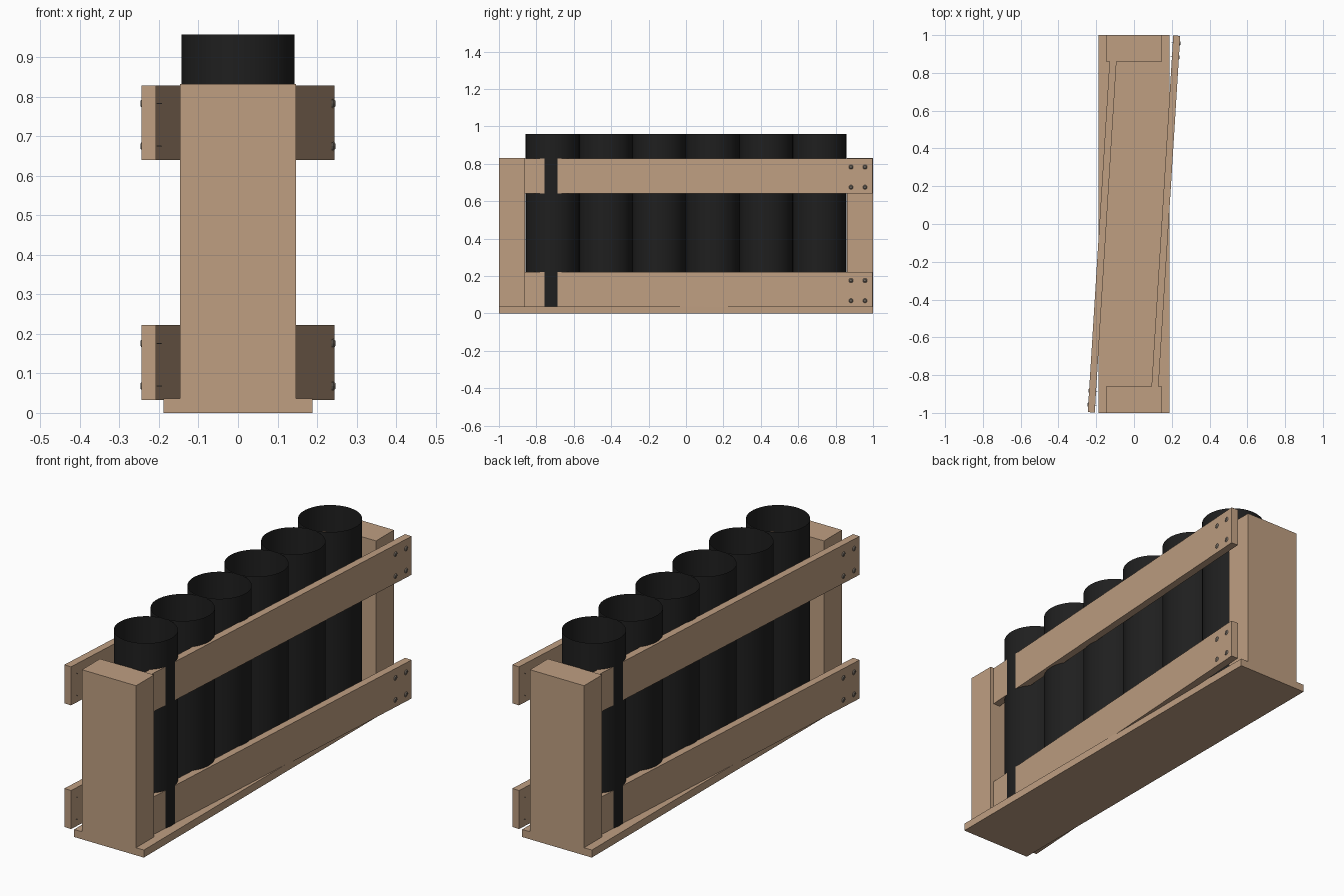
import bpy, bmesh, math
from mathutils import Matrix, Vector

if "Cube" in bpy.data.objects:
    bpy.data.objects.remove(bpy.data.objects["Cube"])


def material(name, r, g, b):
    m = bpy.data.materials.new(name)
    m.diffuse_color = (r, g, b, 1)
    m.use_nodes = True
    m.node_tree.nodes["Principled BSDF"].inputs["Base Color"].default_value = m.diffuse_color
    return m


wood = material("pine wood", 0.52, 0.345, 0.222)
black = material("black tube", 0.0135, 0.0135, 0.0135)
steel = material("nail steel", 0.20, 0.17, 0.14)


def finish(bm, name, mat, matrix=Matrix()):
    me = bpy.data.meshes.new(name)
    bm.to_mesh(me)
    bm.free()
    me.materials.append(mat)
    ob = bpy.data.objects.new(name, me)
    ob.matrix_world = matrix
    bpy.context.collection.objects.link(ob)
    return ob


def box(name, lo, hi, mat, matrix=Matrix()):
    bm = bmesh.new()
    lo, hi = Vector(lo), Vector(hi)
    bmesh.ops.create_cube(bm, size=1, matrix=Matrix.Translation((lo + hi) / 2)
                          @ Matrix.Diagonal((*(hi - lo), 1)))
    return finish(bm, name, mat, matrix)


# base board and end posts
box("base_board", (-0.189, -1, 0), (0.189, 1, 0.037), wood)
box("front_post", (-0.147, -1, 0.037), (0.147, -0.86, 0.832), wood)
box("back_post", (-0.147, 0.86, 0.037), (0.147, 1, 0.832), wood)

# six open, thin-walled tubes
R = 0.1428
for i in range(6):
    bm = bmesh.new()
    bmesh.ops.create_cone(bm, cap_ends=False, segments=64, radius1=R, radius2=R, depth=0.921)
    for f in bm.faces:
        f.smooth = True
    finish(bm, f"tube_{i + 1}", black, Matrix.Translation((0, (i - 2.5) * 2 * R, 0.4975)))

# skewed side rails, each nailed at its flared end (second side is a half turn of the first)
skew = -math.atan(0.062)
T = 0.0185
for side, turn in (("right", 0), ("left", math.pi)):
    place = (Matrix.Rotation(turn, 4, 'Z') @ Matrix.Translation((0.1645, 0, 0))
             @ Matrix.Rotation(skew, 4, 'Z'))
    for level, z in (("lower", 0.033), ("upper", 0.64)):
        box(f"{side}_{level}_rail", (-T, -0.999, z), (T, 0.999, z + 0.189), wood, place)
        # nails: domed head plus thin shank poking through the rail
        bm = bmesh.new()
        for y in (0.885, 0.96):
            for dz in (0.035, 0.143):
                at = Matrix.Translation((0, y, z + dz)) @ Matrix.Rotation(math.pi / 2, 4, 'Y')
                bmesh.ops.create_cone(bm, cap_ends=True, segments=12, radius1=0.012, radius2=0.007,
                                      depth=0.004, matrix=at @ Matrix.Translation((0, 0, T + 0.002)))
                bmesh.ops.create_cone(bm, cap_ends=True, segments=8, radius1=0.001, radius2=0.003,
                                      depth=0.045, matrix=at @ Matrix.Translation((0, 0, -0.004)))
        finish(bm, f"{side}_{level}_nails", steel, place)
